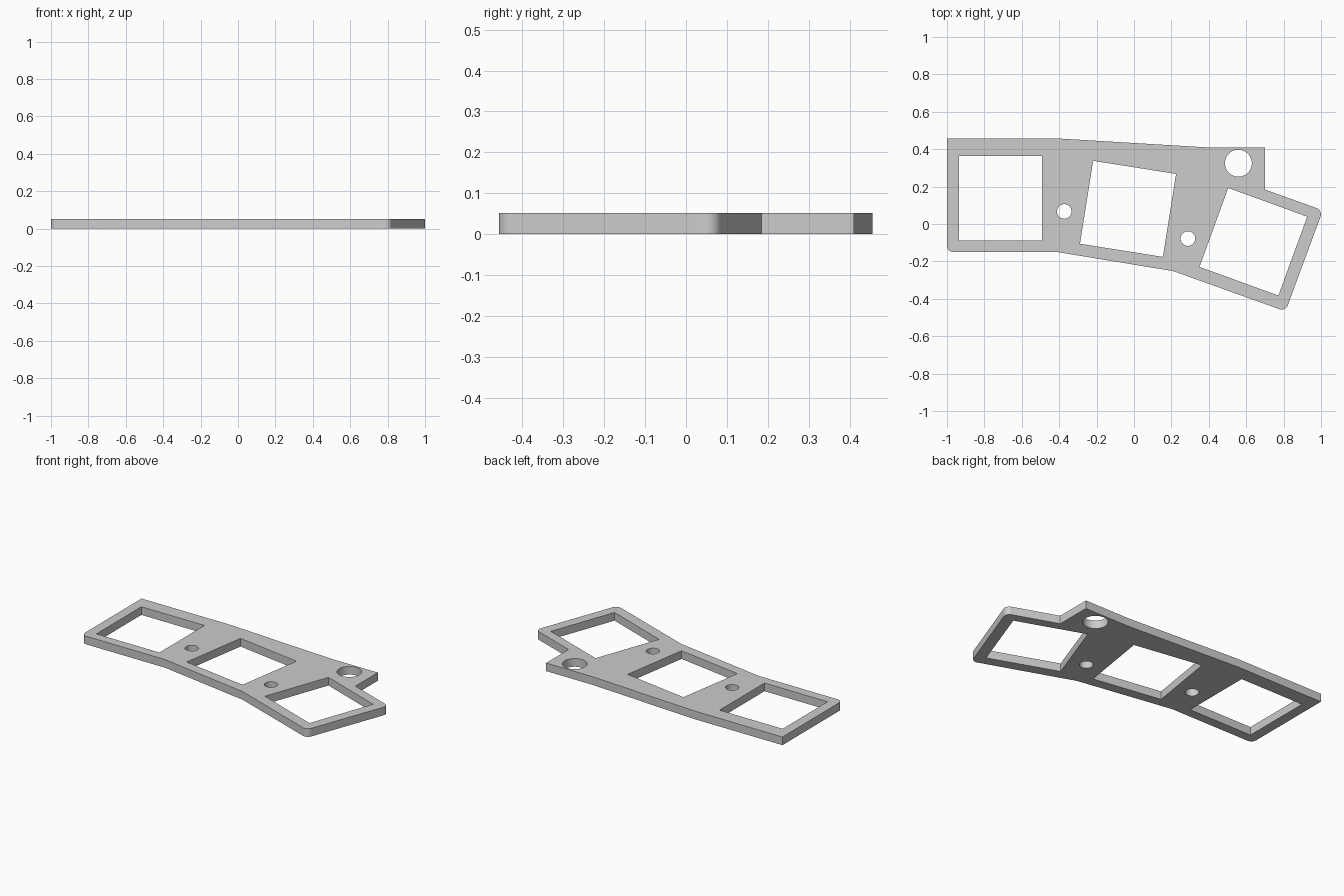
import bpy
import bmesh
import math
from mathutils import Vector, Matrix

cube = bpy.data.objects.get("Cube")
if cube:
    bpy.data.objects.remove(cube, do_unlink=True)

THICKNESS = 0.052
CORNER_RADIUS = 0.035

grey = bpy.data.materials.new("plain grey")
grey.use_nodes = True
grey.diffuse_color = (0.604, 0.604, 0.604, 1)
grey.node_tree.nodes["Principled BSDF"].inputs["Base Color"].default_value = grey.diffuse_color


def rounded_corner(before, corner, after, radius, steps=8):
    """Points of an arc tangent to both edges that meet at the corner."""
    a = (before - corner).normalized()
    b = (after - corner).normalized()
    half = a.angle(b) / 2
    centre = corner + (a + b).normalized() * (radius / math.sin(half))
    start = corner + a * (radius / math.tan(half)) - centre
    end = corner + b * (radius / math.tan(half)) - centre
    return [centre + start.lerp(end, i / steps).normalized() * radius
            for i in range(steps + 1)]


def outline_loop(corners):
    points = [Vector((x, y)) for x, y, _ in corners]
    loop = []
    for i, (_, _, is_round) in enumerate(corners):
        if is_round:
            loop += rounded_corner(points[i - 1], points[i],
                                   points[(i + 1) % len(points)], CORNER_RADIUS)
        else:
            loop.append(points[i])
    return loop


def window_loop(x, y, width, height, degrees):
    turn = Matrix.Rotation(math.radians(degrees), 2)
    return [Vector((x, y)) + turn @ Vector((sx * width / 2, sy * height / 2))
            for sx, sy in ((-1, -1), (1, -1), (1, 1), (-1, 1))]


def hole_loop(x, y, radius, sides=48):
    return [Vector((x + radius * math.cos(math.tau * i / sides),
                    y + radius * math.sin(math.tau * i / sides)))
            for i in range(sides)]


# Plate outline: x, y, rounded or not
outline = outline_loop([
    (-1, 0.456, False), (-1, -0.15, True), (-0.41, -0.15, False),
    (0.21, -0.252, False), (0.81, -0.467, True), (1.01, 0.073, True),
    (0.70, 0.184, False), (0.70, 0.41, False), (0.385, 0.41, False),
    (-0.385, 0.456, False),
])

# Three square windows, fanned out, then two screw holes and a larger hole
openings = [
    window_loop(-0.714, 0.137, 0.445, 0.453, 0),
    window_loop(-0.032, 0.081, 0.449, 0.449, -9),
    window_loop(0.638, -0.095, 0.449, 0.449, -20),
    hole_loop(-0.373, 0.067, 0.039),
    hole_loop(0.288, -0.078, 0.039),
    hole_loop(0.558, 0.325, 0.072),
]

# Fill the flat top face around the openings
bm = bmesh.new()
edges = []
for loop in [outline] + openings:
    verts = [bm.verts.new((p.x, p.y, THICKNESS)) for p in loop]
    edges += [bm.edges.new((verts[i - 1], verts[i])) for i in range(len(verts))]
bmesh.ops.triangle_fill(bm, edges=edges, use_beauty=True, normal=(0, 0, 1))
bm.normal_update()
for face in bm.faces:
    if face.normal.z < 0:
        face.normal_flip()
mesh = bpy.data.meshes.new("window_plate")
bm.to_mesh(mesh)
bm.free()
mesh.materials.append(grey)

plate = bpy.data.objects.new("window_plate", mesh)
bpy.context.collection.objects.link(plate)
bpy.context.view_layer.objects.active = plate
plate.select_set(True)

# Thicken downwards to the ground
solid = plate.modifiers.new("thickness", 'SOLIDIFY')
solid.thickness = THICKNESS
solid.offset = -1
bpy.ops.object.modifier_apply(modifier=solid.name)
bpy.ops.object.shade_smooth_by_angle(angle=math.radians(30))
